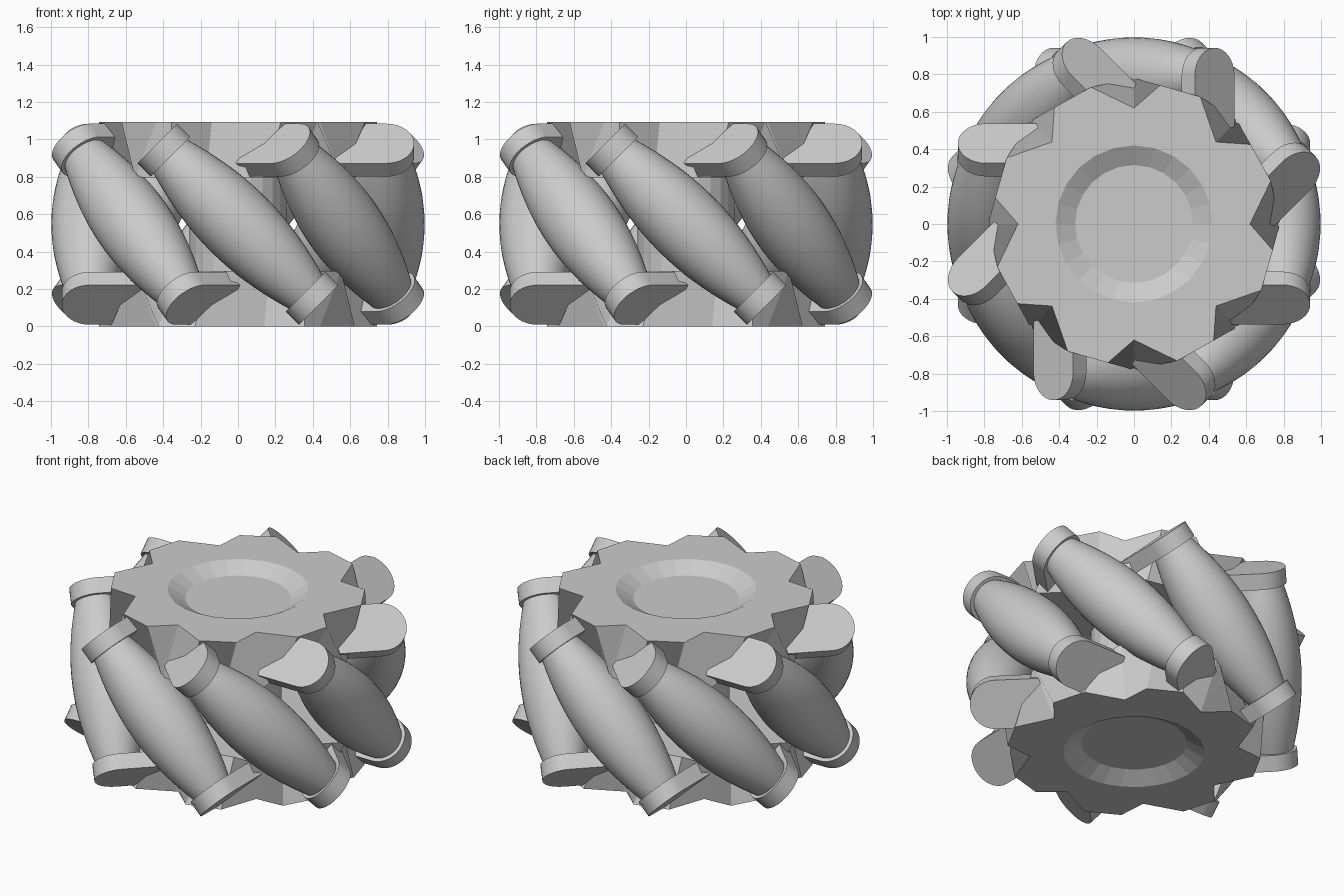
import bpy, bmesh, math
from mathutils import Matrix, Vector

cube = bpy.data.objects.get("Cube")
if cube:
    bpy.data.objects.remove(cube, do_unlink=True)

COUNT = 8            # rollers around the wheel
MID = 0.547          # height of the wheel's middle plane
AXLE = 0.792         # distance of roller centres from the wheel axis
TIP = 0.51           # half length of a roller
TAB = 0.10           # thickness of a roller holder
TAB_R = 0.15         # radius of a holder's rounded end

grey = bpy.data.materials.new("plain_grey")
grey.use_nodes = True
grey.diffuse_color = (0.6, 0.6, 0.6, 1)
grey.node_tree.nodes["Principled BSDF"].inputs["Base Color"].default_value = (0.6, 0.6, 0.6, 1)


def make_object(name, bm, matrix, smooth=False):
    bmesh.ops.recalc_face_normals(bm, faces=bm.faces)
    mesh = bpy.data.meshes.new(name)
    bm.to_mesh(mesh)
    bm.free()
    mesh.materials.append(grey)
    obj = bpy.data.objects.new(name, mesh)
    bpy.context.collection.objects.link(obj)
    obj.matrix_world = matrix
    if smooth:
        bpy.ops.object.select_all(action='DESELECT')
        obj.select_set(True)
        bpy.context.view_layer.objects.active = obj
        bpy.ops.object.shade_smooth_by_angle(angle=math.radians(35))
    return obj


def loft(rings):
    """Skin a stack of closed rings and cap both ends."""
    bm = bmesh.new()
    loops = [[bm.verts.new(p) for p in ring] for ring in rings]
    for low, high in zip(loops, loops[1:]):
        for i in range(len(low)):
            j = (i + 1) % len(low)
            bm.faces.new((low[i], low[j], high[j], high[i]))
    bm.faces.new(loops[0][::-1])
    bm.faces.new(loops[-1])
    return bm


def ring(z, points):
    """Repeat (degrees, radius) points around the axis, starting at the front."""
    out = []
    for k in range(COUNT):
        for deg, r in points:
            a = math.radians(deg - 90 + k * 360 / COUNT)
            out.append((r * math.cos(a), r * math.sin(a), z))
    return out


def roller_frame(k):
    """Local x = across, y = outwards, z = along the tilted roller axis."""
    a = -math.pi / 2 + k * 2 * math.pi / COUNT
    out = Vector((math.cos(a), math.sin(a), 0))
    side = Vector((-out.y, out.x, 0))
    up = Vector((0, 0, 1))
    along = (up - side).normalized()
    across = out.cross(along)
    m = Matrix((across, out, along)).transposed().to_4x4()
    m.translation = Vector((0, 0, MID))
    return m


# Toothed end plates with a shallow dished recess
for name, turn in (("upper_plate", 0), ("lower_plate", math.pi)):
    top = MID
    rings = [
        ring(0.25, [(-16, 0.62), (0, 0.78), (12, 0.66)]),
        ring(top, [(-10.7, 0.755), (0, 0.62), (17.5, 0.767)]),
        ring(top, [(-15, 0.42), (0, 0.42), (15, 0.42)]),
        ring(top - 0.06, [(-15, 0.315), (0, 0.315), (15, 0.315)]),
    ]
    place = Matrix.Translation((0, 0, MID)) @ Matrix.Rotation(turn, 4, 'Y')
    make_object(name, loft(rings), place)

# Slim core joining the plates
bm = bmesh.new()
bmesh.ops.create_cone(bm, cap_ends=True, segments=24, radius1=0.26, radius2=0.26, depth=0.6)
make_object("core", bm, Matrix.Translation((0, 0, MID)))

# Barrel rollers, bulged so together they touch a round outer envelope
SEG, STEPS = 40, 20
for k in range(COUNT):
    rings = []
    for s in range(STEPS + 1):
        t = TIP * (2 * s / STEPS - 1)
        r = 0.998 - math.hypot(AXLE, t * math.sqrt(0.5))
        rings.append([(r * math.cos(2 * math.pi * i / SEG),
                       AXLE + r * math.sin(2 * math.pi * i / SEG), t) for i in range(SEG)])
    make_object(f"roller_{k + 1}", loft(rings), roller_frame(k), smooth=True)

    # Round-ended holders at both ends of the roller
    for name, start in (("upper_holder", TIP), ("lower_holder", -TIP - TAB)):
        outline = [(TAB_R * math.cos(math.pi * i / 16),
                    AXLE + TAB_R * math.sin(math.pi * i / 16)) for i in range(17)]
        outline += [(-TAB_R, 0.5), (TAB_R, 0.5)]
        rings = [[(x, y, z) for x, y in outline] for z in (start, start + TAB)]
        make_object(f"{name}_{k + 1}", loft(rings), roller_frame(k), smooth=True)
